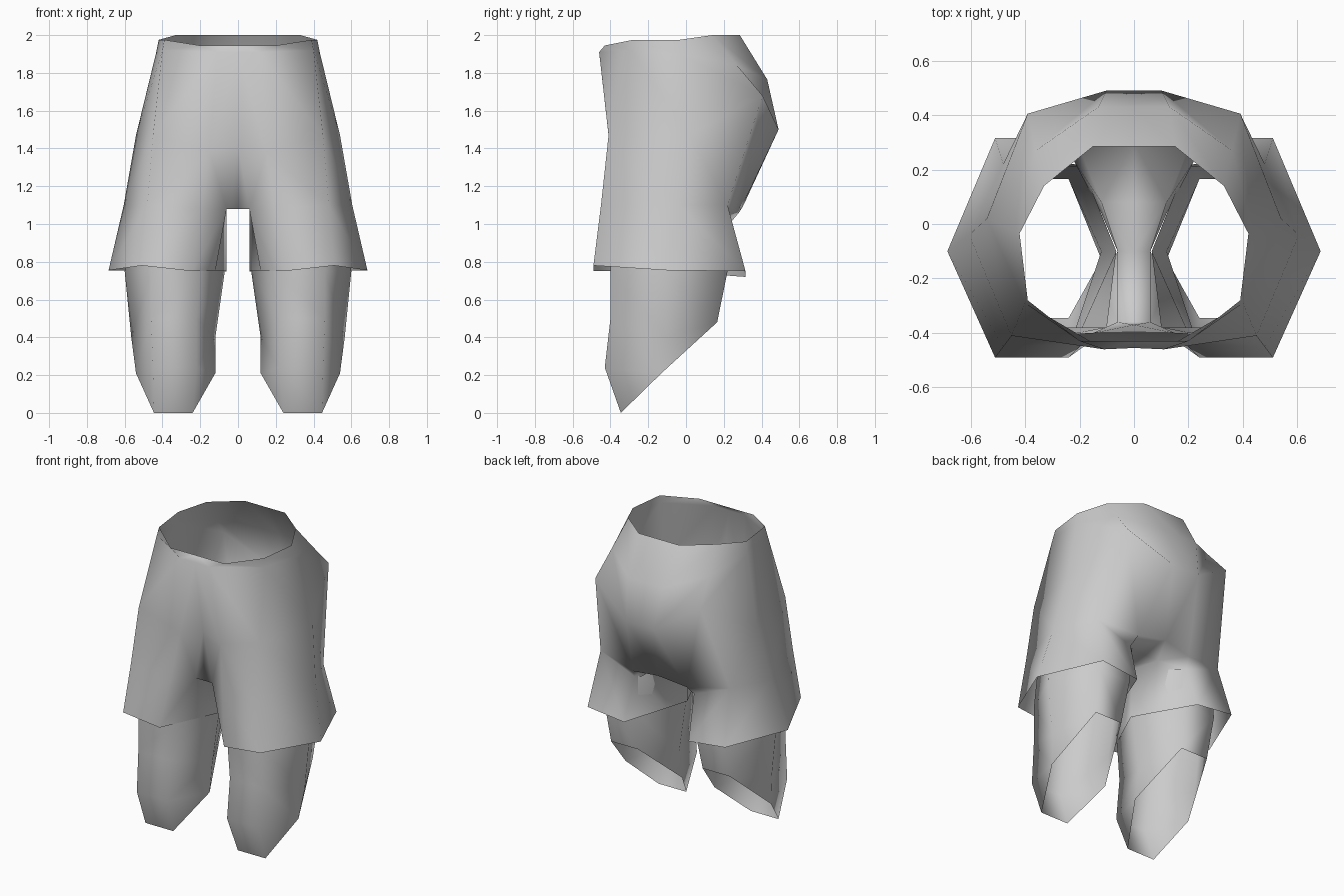
import bpy
import bmesh

cube = bpy.data.objects.get("Cube")
if cube:
    bpy.data.objects.remove(cube, do_unlink=True)

# One plain grey cloth for everything
cloth = bpy.data.materials.new("plain grey")
cloth.use_nodes = True
grey = (0.6, 0.6, 0.6, 1)
cloth.diffuse_color = grey
cloth.node_tree.nodes["Principled BSDF"].inputs["Base Color"].default_value = grey


def strip(bm, upper, lower, closed=False):
    """Bridge two rows of vertices with quads."""
    count = len(upper)
    for i in range(count if closed else count - 1):
        j = (i + 1) % count
        bm.faces.new((upper[i], lower[i], lower[j], upper[j]))


def row(bm, points):
    return [bm.verts.new(p) for p in points]


def finish(bm, name):
    """Weld the half, mirror it to the other side and smooth it."""
    bmesh.ops.remove_doubles(bm, verts=bm.verts, dist=0.001)
    bmesh.ops.recalc_face_normals(bm, faces=bm.faces)
    mesh = bpy.data.meshes.new(name)
    bm.to_mesh(mesh)
    bm.free()
    mesh.materials.append(cloth)
    part = bpy.data.objects.new(name, mesh)
    bpy.context.collection.objects.link(part)
    mirror = part.modifiers.new("Mirror", "MIRROR")
    mirror.use_clip = True
    bpy.ops.object.select_all(action="DESELECT")
    part.select_set(True)
    bpy.context.view_layer.objects.active = part
    bpy.ops.object.modifier_apply(modifier=mirror.name)
    bpy.ops.object.shade_smooth()


# Shorts: half rows run from the front centre round the side to the back centre
bm = bmesh.new()
waist = row(bm, [(0, -.43, 1.945), (.2, -.43, 1.945), (.39, -.28, 1.975),
                 (.42, -.035, 1.975), (.33, .14, 2), (.15, .285, 2), (0, .285, 2)])
band = row(bm, [(0, -.455, 1.91), (.11, -.46, 1.91), (.4, -.29, 1.92),
                (.435, -.03, 1.9), (.36, .27, 1.84), (.13, .43, 1.765), (0, .43, 1.765)])
hips = row(bm, [(0, -.37, 1.42), (.15, -.4, 1.38), (.45, -.41, 1.47),
                (.54, .02, 1.47), (.39, .405, 1.68), (.1, .49, 1.5), (0, .49, 1.5)])
strip(bm, waist, band)
strip(bm, band, hips)

# Upper thigh, with the seat overhanging it at the back
front, *outside, back = hips
thigh = row(bm, [(.19, -.44, 1.08), (.48, -.45, 1.1), (.605, -.04, 1.1),
                 (.48, .22, 1.1), (.22, .23, 1.0)])
strip(bm, outside[:4], thigh[:4])
seat = thigh[3:4] + row(bm, [(.2, .28, 1.06), (0, .3, 1.09)])
strip(bm, hips[4:], seat)
bm.faces.new((seat[1], thigh[3], thigh[4]))

# Crotch strip, widening to the back
inseam = row(bm, [(.12, .08, 1.09), (.06, -.1, 1.08), (.06, -.36, 1.08)])
middle = row(bm, [(0, v.co.y, v.co.z) for v in inseam])
strip(bm, inseam, middle)
bm.faces.new((front, middle[-1], inseam[-1], outside[0]))
bm.faces.new((outside[0], inseam[-1], thigh[0]))
bm.faces.new((seat[1], thigh[4], inseam[0]))
bm.faces.new((seat[2], seat[1], inseam[0], middle[0]))

# Flared hem
hem = row(bm, [(.24, -.49, .75), (.51, -.49, .78), (.685, -.1, .755), (.51, .315, .75),
               (.24, .315, .72), (.12, .04, .74), (.06, -.1, .75), (.12, -.23, .75)])
strip(bm, thigh + inseam, hem, closed=True)
finish(bm, "shorts")

# Lower legs: six-sided tubes cut away at the back
bm = bmesh.new()


def leg_ring(side, front, back):
    """Each triple ends with y and z, after its outer and inner x."""
    (so, si, sy, sz), (fo, fi, fy, fz), (bo, bi, by, bz) = side, front, back
    return row(bm, [(fi, fy, fz), (fo, fy, fz), (so, sy, sz),
                    (bo, by, bz), (bi, by, bz), (si, sy, sz)])


cut_side = (.54, .12, -.13, .21)
cut_back = (.44, .24, .165, .48)
rings = [
    leg_ring((.57, .065, -.1, 1.07), (.44, .1, -.38, 1.07), (.44, .19, .21, 1.0)),
    leg_ring((.6, .07, -.1, .75), (.46, .2, -.4, .75), (.45, .22, .22, .75)),
    leg_ring((.565, .12, -.1, .4), (.46, .22, -.4, .5), cut_back),
    leg_ring(cut_side, (.45, .22, -.43, .24), cut_back),
    leg_ring(cut_side, (.445, .24, -.345, 0), cut_back),
]
for upper, lower in zip(rings, rings[1:]):
    strip(bm, upper, lower, closed=True)
finish(bm, "lower_legs")
